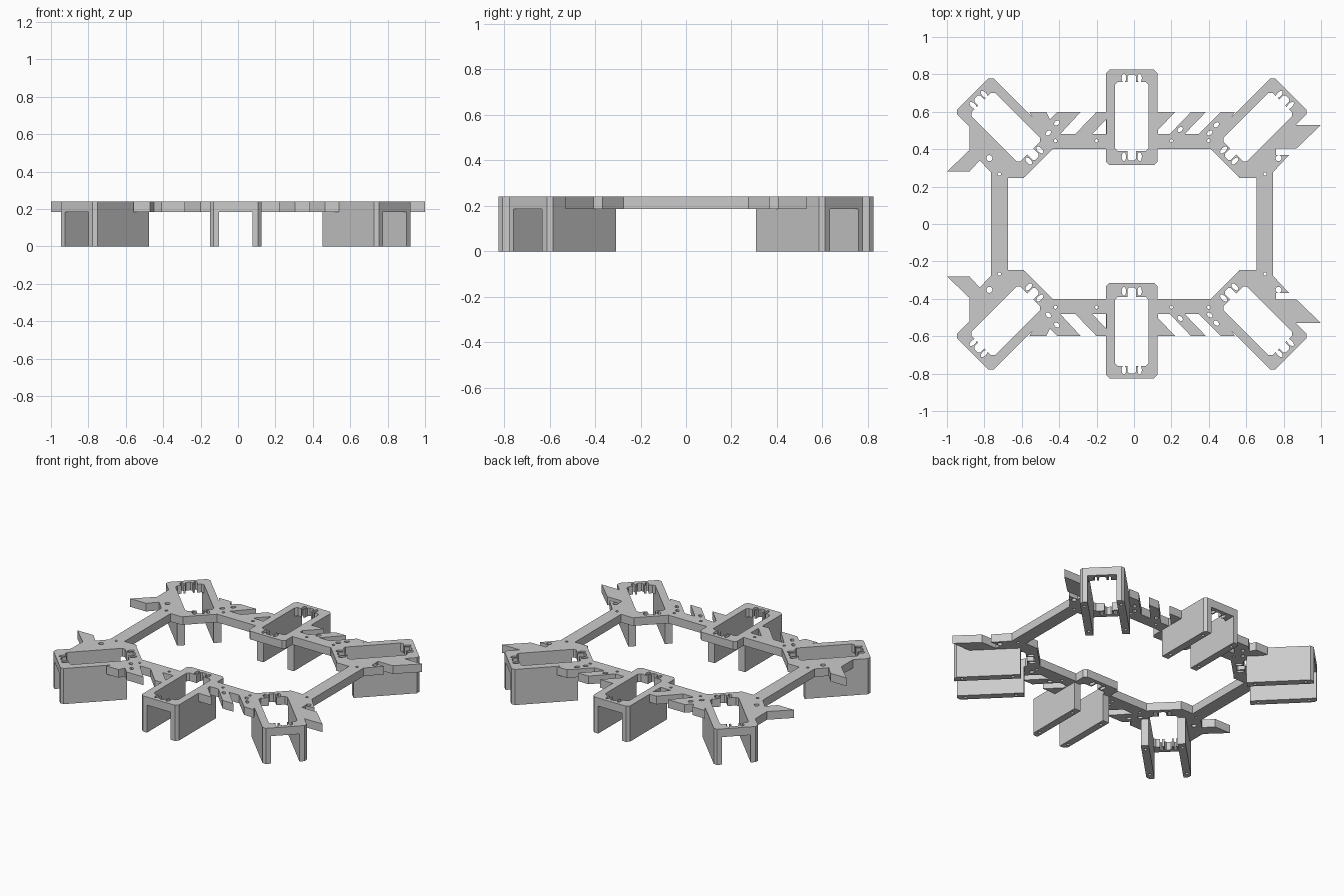
import bpy, bmesh, math
from mathutils import Vector

old = bpy.data.objects.get("Cube")
if old:
    bpy.data.objects.remove(old, do_unlink=True)

GREY = (0.6, 0.6, 0.6, 1)
mat = bpy.data.materials.new("plain grey")
mat.use_nodes = True
mat.diffuse_color = GREY
mat.node_tree.nodes["Principled BSDF"].inputs["Base Color"].default_value = GREY

TOP, UNDER = 0.24, 0.185          # plate top and underside
CX = -0.012                       # mirror line of the mounts
HALF, SLOT, LENGTH, LEG = 0.137, 0.0885, 0.51, 0.41


def prism(bm, pts, z0, z1):
    """Extrude a flat outline between two heights."""
    face = bm.faces.new([bm.verts.new((x, y, z0)) for x, y in pts])
    ext = bmesh.ops.extrude_face_region(bm, geom=[face])
    top = [v for v in ext["geom"] if isinstance(v, bmesh.types.BMVert)]
    bmesh.ops.translate(bm, verts=top, vec=(0, 0, z1 - z0))


def ellipse(x, y, rx, ry, tilt=0.0, n=14):
    c, s = math.cos(tilt), math.sin(tilt)
    ring = [(rx * math.cos(i * math.tau / n), ry * math.sin(i * math.tau / n)) for i in range(n)]
    return [(x + a * c - b * s, y + a * s + b * c) for a, b in ring]


def chamfered(x0, x1, y0, y1, c):
    return [(x0 + c, y0), (x1 - c, y0), (x1, y0 + c), (x1, y1 - c),
            (x1 - c, y1), (x0 + c, y1), (x0, y1 - c), (x0, y0 + c)]


def to_object(bm, name):
    bmesh.ops.recalc_face_normals(bm, faces=bm.faces)
    mesh = bpy.data.meshes.new(name)
    bm.to_mesh(mesh)
    bm.free()
    mesh.materials.append(mat)
    obj = bpy.data.objects.new(name, mesh)
    bpy.context.collection.objects.link(obj)
    return obj


def carve(solid, cutter):
    """Subtract the cutter and keep the result as a plain mesh."""
    mod = solid.modifiers.new("cut", 'BOOLEAN')
    mod.operation, mod.solver, mod.object = 'DIFFERENCE', 'EXACT', cutter
    mod.use_self = True
    cutter.hide_render = True
    dg = bpy.context.evaluated_depsgraph_get()
    mesh = bpy.data.meshes.new_from_object(solid.evaluated_get(dg))
    solid.modifiers.clear()
    solid.data = mesh
    bpy.data.objects.remove(cutter, do_unlink=True)


def mount_place(origin, angle, sx, sy):
    """Map mount space (y runs outward, 0 at the outer end) to the model."""
    c, s = math.cos(angle), math.sin(angle)

    def place(pts):
        return [(CX + sx * (origin[0] + x * c - y * s), sy * (origin[1] + x * s + y * c))
                for x, y in pts]
    return place


mounts = []
for sy, end in ((1, "back"), (-1, "front")):
    mounts.append((end + "_middle", mount_place((0, 0.825), 0, 1, sy)))
    for sx, side in ((1, "left"), (-1, "right")):
        mounts.append((end + "_" + side, mount_place((0.85, 0.695), -math.pi / 4, sx, sy)))

# Outlines of the back half of the frame
rails = [
    [(-0.14, 0.40), (-0.14, 0.60), (-0.56, 0.60), (-0.44, 0.40)],
    [(0.12, 0.40), (0.12, 0.60), (0.54, 0.60), (0.41, 0.40)],
]
struts = [
    [(0.56, 0.245), (0.655, 0.245), (0.655, -0.01), (0.742, -0.01), (0.742, 0.275),
     (0.83, 0.37), (0.76, 0.37), (0.76, 0.44), (0.71, 0.41)],
    [(-0.585, 0.245), (-0.673, 0.245), (-0.673, -0.01), (-0.764, -0.01), (-0.764, 0.275),
     (-0.825, 0.34), (-0.88, 0.28), (-1, 0.28), (-0.88, 0.395), (-0.88, 0.55), (-0.82, 0.52)],
    [(0.76, 0.405), (0.87, 0.405), (1, 0.53), (0.84, 0.53), (0.72, 0.42)],
]
# Diagonal rail slots, open at the outer edge
slots = [
    [(-0.275, 0.61), (-0.395, 0.48), (-0.315, 0.48), (-0.19, 0.61)],
    [(-0.225, 0.48), (-0.147, 0.48), (-0.147, 0.56)],
    [(-0.475, 0.61), (-0.45, 0.56), (-0.40, 0.61)],
    [(0.127, 0.48), (0.127, 0.503), (0.232, 0.61), (0.315, 0.61), (0.19, 0.48)],
    [(0.27, 0.48), (0.345, 0.48), (0.475, 0.61), (0.395, 0.61)],
]
oval_holes = [(-0.413, 0.54), (-0.458, 0.487), (0.44, 0.53), (0.405, 0.487), (0.247, 0.505)]
small_holes = [(-0.72, 0.267), (0.70, 0.267), (-0.42, 0.445), (-0.2, 0.445), (0.2, 0.445), (0.40, 0.445)]
large_holes = [(-0.773, 0.352), (0.773, 0.352)]

plate, cuts = bmesh.new(), bmesh.new()
for sy in (1, -1):
    for pts in rails + struts:
        prism(plate, [(x, sy * y) for x, y in pts], UNDER, TOP)
    holes = slots + [ellipse(x, y, 0.017, 0.011, math.pi / 4) for x, y in oval_holes]
    holes += [ellipse(x, y, 0.009, 0.009) for x, y in small_holes]
    holes += [ellipse(x, y, 0.016, 0.016) for x, y in large_holes]
    for pts in holes:
        prism(cuts, [(x, sy * y) for x, y in pts], UNDER - 0.05, TOP + 0.05)

# Mount rings, each with a motor opening and screw notches
for name, place in mounts:
    prism(plate, place(chamfered(-HALF, HALF, -LENGTH, 0, 0.018)), UNDER, TOP)
    opening = [chamfered(-SLOT, SLOT, -LENGTH + 0.075, -0.065, 0.014),
               chamfered(-0.023, 0.023, -LENGTH + 0.025, -0.025, 0.01)]
    for x in (-0.042, 0.042):
        for y in (-0.045, 0.045 - LENGTH):
            opening.append(ellipse(x, y, 0.012, 0.024))
    for pts in opening:
        prism(cuts, place(pts), UNDER - 0.05, TOP + 0.05)

top_plate = to_object(plate, "top_plate")
carve(top_plate, to_object(cuts, "plate_cutter"))

# Two hanging walls under each mount, with screw holes in the lower edge
for name, place in mounts:
    legs, bores = bmesh.new(), bmesh.new()
    for s in (1, -1):
        outline = [(SLOT, -LEG), (HALF, -LEG), (HALF, -0.018), (HALF - 0.018, 0), (SLOT, 0)]
        prism(legs, place([(s * x, y) for x, y in outline]), 0, UNDER)
        for y in (-0.05, 0.05 - LEG):
            prism(bores, place(ellipse(s * 0.113, y, 0.01, 0.01)), -0.05, 0.08)
    walls = to_object(legs, name + "_legs")
    carve(walls, to_object(bores, name + "_cutter"))
